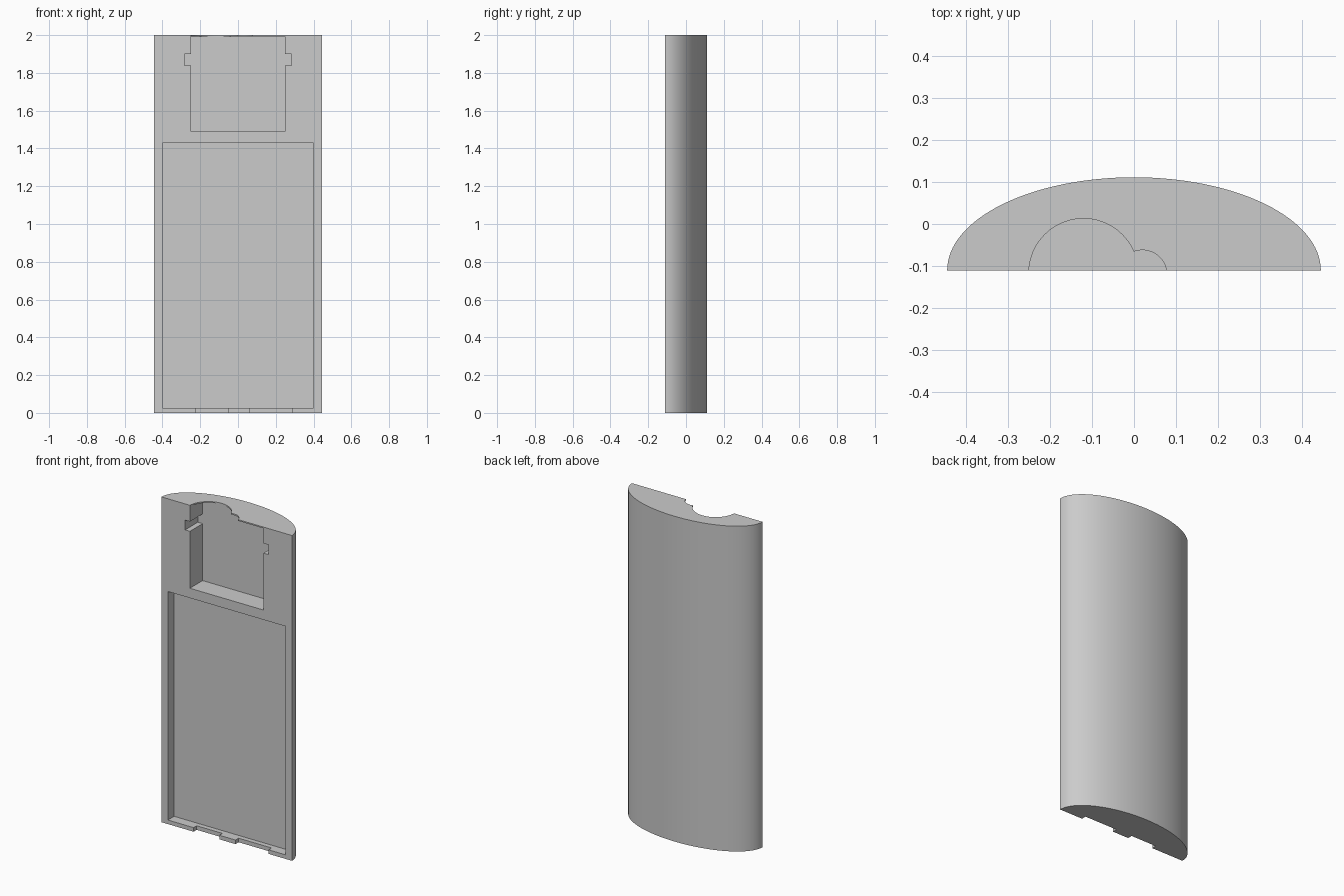
import bpy, bmesh
from math import sin, cos, pi
from mathutils import Vector

default = bpy.data.objects.get("Cube")
if default:
    bpy.data.objects.remove(default, do_unlink=True)

FRONT, BACK = -0.11, 0.111
HALF_W, HEIGHT = 0.444, 2.0

grey = bpy.data.materials.new("plain grey")
grey.use_nodes = True
COLOUR = (0.6, 0.6, 0.6, 1)
grey.diffuse_color = COLOUR
grey.node_tree.nodes["Principled BSDF"].inputs["Base Color"].default_value = COLOUR


def prism(name, outline, place, sweep):
    """Extrude a 2D outline, placed in space by a function, along a vector."""
    bm = bmesh.new()
    face = bm.faces.new([bm.verts.new(place(a, b)) for a, b in outline])
    new = bmesh.ops.extrude_face_region(bm, geom=[face])["geom"]
    bmesh.ops.translate(bm, vec=Vector(sweep),
                        verts=[v for v in new if isinstance(v, bmesh.types.BMVert)])
    bmesh.ops.recalc_face_normals(bm, faces=bm.faces)
    mesh = bpy.data.meshes.new(name)
    bm.to_mesh(mesh)
    bm.free()
    obj = bpy.data.objects.new(name, mesh)
    bpy.context.collection.objects.link(obj)
    mesh.materials.append(grey)
    return obj


def carve(body, cutter):
    cutter.hide_render = True
    mod = body.modifiers.new(cutter.name, "BOOLEAN")
    mod.operation, mod.solver, mod.object = "DIFFERENCE", "EXACT", cutter
    bpy.context.view_layer.objects.active = body
    bpy.ops.object.modifier_apply(modifier=mod.name)
    bpy.data.objects.remove(cutter, do_unlink=True)


def front_pocket(name, outline, depth):
    """Recess cut back from the flat front face."""
    start = FRONT - 0.1
    return prism(name, outline, lambda x, z: (x, start, z), (0, depth + 0.1, 0))


def rect(x0, x1, z0, z1):
    return [(x0, z0), (x1, z0), (x1, z1), (x0, z1)]


def round_hole(name, x, y, r):
    """Round opening through the thin top wall."""
    ring = [(x + r * cos(i * pi / 24), y + r * sin(i * pi / 24)) for i in range(48)]
    return prism(name, ring, lambda a, b: (a, b, 1.95), (0, 0, 0.1))


# Half-elliptical shell with a flat front
arc = [(HALF_W * cos(i * pi / 64), FRONT + (BACK - FRONT) * sin(i * pi / 64))
       for i in range(65)]
body = prism("case_body", arc, lambda x, y: (x, y, 0), (0, 0, HEIGHT))

# Large shallow recess
carve(body, front_pocket("lower_recess", rect(-0.4, 0.4, 0.025, 1.43), 0.06))

# Deep upper pocket with a slot on each side
side = [(0.25, 1.49), (0.25, 1.84), (0.283, 1.84), (0.283, 1.9), (0.25, 1.9), (0.25, 1.992)]
outline = side + [(-x, z) for x, z in reversed(side)]
carve(body, front_pocket("upper_pocket", outline, 0.1235))

# Openings in the top wall
carve(body, round_hole("large_opening", -0.12, -0.117, 0.13))
carve(body, round_hole("small_opening", 0.02, -0.12, 0.058))

# Shallow notches in the bottom lip
for x0, x1 in ((-0.225, -0.05), (0.06, 0.285)):
    carve(body, front_pocket("bottom_notch", rect(x0, x1, -0.1, 0.026), 0.03))

body.select_set(True)
bpy.context.view_layer.objects.active = body
bpy.ops.object.shade_smooth_by_angle(angle=pi / 6)
